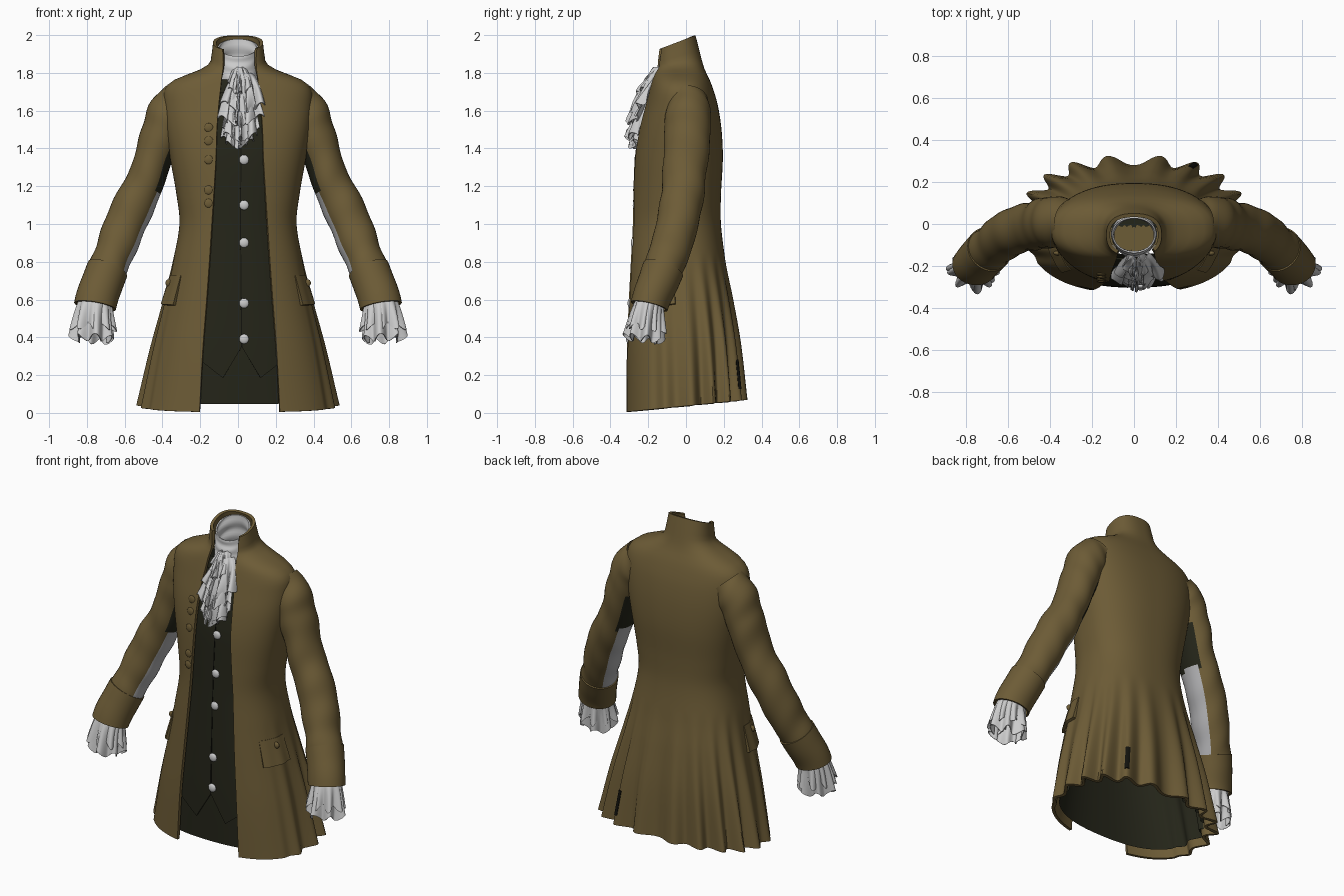
import bpy
import math
from mathutils import Vector

if "Cube" in bpy.data.objects:
    bpy.data.objects.remove(bpy.data.objects["Cube"])


def material(name, rgb):
    m = bpy.data.materials.new(name)
    m.use_nodes = True
    m.diffuse_color = (*rgb, 1)
    m.node_tree.nodes["Principled BSDF"].inputs["Base Color"].default_value = (*rgb, 1)
    return m


BROWN = material("olive brown cloth", (0.152, 0.106, 0.037))
DARK = material("dark waistcoat cloth", (0.0175, 0.0178, 0.0095))
SEAM = material("seam black", (0.006, 0.006, 0.004))
WHITE = material("white linen", (0.6, 0.6, 0.6))
GREY = material("grey lining", (0.42, 0.42, 0.43))


def interp(rows, key):
    """Smooth interpolation of table rows by their first column."""
    key = min(max(key, rows[0][0]), rows[-1][0])
    i = 0
    while i < len(rows) - 2 and key > rows[i + 1][0]:
        i += 1
    a, b = rows[i], rows[i + 1]
    p, n = rows[max(i - 1, 0)], rows[min(i + 2, len(rows) - 1)]
    h = b[0] - a[0]
    t = (key - a[0]) / h
    out = []
    for k in range(1, len(a)):
        ma = (b[k] - p[k]) / (b[0] - p[0]) * h
        mb = (n[k] - a[k]) / (n[0] - a[0]) * h
        out.append((2*t**3 - 3*t*t + 1) * a[k] + (t**3 - 2*t*t + t) * ma
                   + (3*t*t - 2*t**3) * b[k] + (t**3 - t*t) * mb)
    return out


def sheet(name, fn, nu, nv, mats, thick=0.0, mirror=False, closed=False):
    """Grid surface from fn(u, v), optionally wrapped, mirrored and thickened."""
    cols = nu if closed else nu + 1
    verts = [fn(i / nu, j / nv) for j in range(nv + 1) for i in range(cols)]
    faces = []
    for j in range(nv):
        for i in range(nu):
            k = (i + 1) % cols
            faces.append((j*cols + i, j*cols + k, (j+1)*cols + k, (j+1)*cols + i))
    me = bpy.data.meshes.new(name)
    me.from_pydata(verts, [], faces)
    me.update()
    me.shade_smooth()
    for m in mats:
        me.materials.append(m)
    ob = bpy.data.objects.new(name, me)
    bpy.context.collection.objects.link(ob)
    if mirror:
        ob.modifiers.new("mirror", 'MIRROR')
    if thick:
        s = ob.modifiers.new("thickness", 'SOLIDIFY')
        s.thickness = thick
        s.offset = -1
    e = ob.modifiers.new("sharp edges", 'EDGE_SPLIT')
    e.split_angle = math.radians(45)
    return ob


# Coat body: height, half width, front y, back y, half opening, tilt
BODY = [
    (0.037, .512, -.33, .305, .212, .1), (0.35, .45, -.328, .28, .195, .07),
    (0.6, .39, -.318, .245, .175, .03), (0.8, .345, -.307, .21, .16, 0),
    (1.0, .31, -.296, .185, .147, 0), (1.15, .325, -.289, .185, .137, 0),
    (1.35, .36, -.277, .195, .125, 0), (1.5, .385, -.252, .188, .12, 0),
    (1.63, .395, -.217, .168, .11, 0), (1.72, .385, -.192, .142, .1, 0),
    (1.77, .325, -.178, .122, .095, 0), (1.81, .22, -.168, .1, .09, .05),
    (1.85, .155, -.163, .085, .088, .15), (1.91, .14, -.16, .068, .086, .3),
    (1.98, .132, -.155, .05, .09, .38)]
POWER = 0.82


def spow(s):
    return math.copysign(abs(s) ** POWER, s)


def body(phi, z, inset=0.0):
    """Point on the torso; phi runs from front centre round by the left side."""
    w, f, b, g, tilt = interp(BODY, z)
    w, f, b = w - inset, f + inset, b - inset
    skirt = max(0.0, (0.85 - z) / 0.8)
    fade = min(max((phi - 1.0) / 0.9, 0), 1) * min(max((5.28 - phi) / 0.9, 0), 1)
    k = 1 - 0.075 * skirt * fade * math.cos(19 * (phi - math.pi))
    x = w * spow(math.sin(phi)) * k
    y = (f + b) / 2 - (b - f) / 2 * spow(math.cos(phi)) * k
    return Vector((x, y, z + tilt * y))


def phi_at(x, z, inset=0.0):
    w = interp(BODY, z)[0] - inset
    return math.copysign(math.asin(min(1, abs(x) / w) ** (1 / POWER)), x)


def coat(u, v):
    z = 0.037 + 1.943 * v
    g = interp(BODY, z)[3]
    a, b = phi_at(g + 0.01, z), 2 * math.pi - phi_at(g - 0.008, z)
    return body(a + (b - a) * u, z)


sheet("coat_body", coat, 220, 72, [BROWN], 0.018)
sheet("dark_lining", lambda u, v: body(u * 2 * math.pi, 0.075 + 1.69 * v, 0.036),
      190, 50, [DARK], closed=True)
floor = sheet("neck_floor", lambda u, v: (0.13 * (1 - v) * math.cos(u * 2 * math.pi),
              -0.04 + 0.1 * (1 - v) * math.sin(u * 2 * math.pi), 1.8),
              24, 8, [BROWN, DARK], closed=True)
for p in floor.data.polygons:
    p.material_index = int(p.center.y > -0.01)


def patch(name, a, b, z0, z1, low, high, mat, thick):
    """Plate following the coat, standing off by low and high at its ends."""
    return sheet(name, lambda u, v: body(a + (b - a) * u, z0 + (z1 - z0) * v,
                                         -(low + (high - low) * v)),
                 16, 6, [mat], thick)


# Pocket flaps and the pleat slit
for side, start in (("left", 0.93), ("right", 2 * math.pi - 1.53)):
    patch(side + "_pocket_flap", start, start + 0.6, 0.58, 0.73, 0.018, 0.004, BROWN, 0.02)
patch("pleat_slit", 2.6, 2.67, 0.1, 0.26, 0.004, 0.004, SEAM, 0.006)


# Waistcoat front with its two pointed tips
def waistcoat(u, v):
    x = -0.22 + 0.46 * u
    d = abs(x - 0.02)
    low = 0.37 - 1.6 * d if d < 0.1 else 0.21 + 0.75 * (d - 0.1)
    z = low + (1.7 - low) * v
    x *= 1 - 0.45 * max(0, z - 0.4) / 1.3
    return body(phi_at(x, z, 0.026), z, 0.026)


sheet("waistcoat_front", waistcoat, 46, 40, [DARK], 0.009)
sheet("waistcoat_seam", lambda u, v: body(phi_at(0.012 + 0.005 * u, 1), 0.37 + 1.1 * v, 0.023),
      1, 24, [SEAM], 0.003)


def button(name, x, z, inset, r, flat, mat):
    p = body(phi_at(x, z, inset), z, inset)
    bpy.ops.mesh.primitive_uv_sphere_add(segments=14, ring_count=8, radius=r, location=p)
    ob = bpy.context.object
    ob.name = name
    ob.scale = (1, flat, 1)
    ob.data.materials.append(mat)
    bpy.ops.object.shade_smooth()


for z in (1.34, 1.1, 0.9, 0.59, 0.41):
    button("waistcoat_button", 0.032, z, 0.022, 0.026, 0.5, WHITE)
for z in (1.51, 1.44, 1.34, 1.18, 1.11):
    button("coat_button", -0.155, z, 0.0, 0.024, 0.35, BROWN)
for x in (-0.365, 0.365):
    button("flap_button", x, 0.69, -0.008, 0.02, 0.6, BROWN)

# Sleeve path: step, x, y, z, radius across, radius front to back
ARM = [
    (0, .295, .01, 1.655, .115, .108), (1, .368, .01, 1.575, .116, .12),
    (2, .42, .005, 1.44, .104, .122), (3, .485, -.01, 1.24, .1, .115),
    (4, .575, -.035, 1.05, .112, .112), (5, .65, -.085, .86, .104, .108),
    (6, .71, -.14, .71, .104, .102), (7, .757, -.195, .565, .105, .093),
    (8, .77, -.222, .37, .1, .09)]


def arm(u, s, grow=0.0, wrinkle=0.0):
    x, y, z, ra, rb = interp(ARM, s)
    t = (Vector(interp(ARM, s + 0.05)[:3]) - Vector(interp(ARM, s - 0.05)[:3])).normalized()
    across = t.cross(Vector((0, 1, 0))).normalized()
    front = t.cross(across)
    a = u * 2 * math.pi
    grow += wrinkle * math.sin(6 * s + 2 * math.cos(a)) * math.sin(a + s)
    return (Vector((x, y, z)) + across * math.cos(a) * (ra + grow)
            + front * math.sin(a) * (rb + grow))


# Sleeve with a dark underarm and a grey strip along its inner side
ARM_SIDES = 36
sleeve = sheet("sleeve", lambda u, v: arm(u, 6.9 * v, 0, 0.004), ARM_SIDES, 60,
               [BROWN, GREY, DARK], mirror=True, closed=True)
for p in sleeve.data.polygons:
    off_inner = abs(p.index % ARM_SIDES + 0.5 - ARM_SIDES / 2)
    if off_inner < 5 and 1.17 < p.center.z < 1.42:
        p.material_index = 2
    elif off_inner < 4.2 and p.center.z < 1.17:
        p.material_index = 1
sheet("sleeve_cuff", lambda u, v: arm(u, 5.65 + 1.35 * v, 0.007), ARM_SIDES, 10, [BROWN],
      0.012, mirror=True, closed=True)


# Gathered wrist frills in two layers
def frill(length, waves, shift):
    def fn(u, v):
        a = u * 2 * math.pi
        wave = math.sin(waves * a + shift) + 0.4 * math.sin(3 * a + shift)
        return arm(u, 6.8 + length * v, -0.02 + 0.022 * v + 0.02 * v * wave) \
            + Vector((0, 0, 0.018 * v * math.cos(waves * a + 1)))
    return fn


sheet("wrist_frill_outer", frill(0.8, 9, 0), 108, 8, [WHITE], 0.005, True, True)
sheet("wrist_frill_inner", frill(1.1, 7, 2), 108, 8, [WHITE], 0.005, True, True)


# Neckcloth standing inside the collar, dipping at the front
def neckcloth(u, v):
    a = u * 2 * math.pi
    y = -0.052 - 0.092 * math.cos(a) * (1 - 0.1 * v)
    top = 1.935 + 0.55 * (y + 0.05)
    fold = 0.004 * math.sin(v * 16 + 2 * math.cos(a))
    return ((0.106 + fold) * math.sin(a), y + fold - 0.018 * (1 - v) * math.cos(a),
            1.75 + (top - 1.75) * v)


sheet("neckcloth", neckcloth, 48, 16, [WHITE], 0.008, closed=True)


# Ruffled jabot: top z, bottom z, half width, top y, bottom y, centre x
def jabot(top, low, half, ytop, ylow, cx, shift):
    def fn(u, v):
        s, d = 2 * u - 1, 1 - v
        wave = math.sin(11 * s + shift + 3 * d) + 0.4 * math.sin(23 * s + 2 * shift)
        return (cx + s * half * (0.35 + 0.65 * d ** 0.6) + 0.012 * d * math.cos(15 * s + shift),
                ytop + (ylow - ytop) * d ** 0.8 + 0.05 * s * s + 0.018 * d * wave,
                top + (low - top) * d + 0.05 * s * s * d
                + 0.013 * d * math.sin(19 * s + shift))
    return fn


TIERS = [(1.66, 1.41, .085, -.22, -.285, .0), (1.70, 1.45, .105, -.215, -.30, .015),
         (1.76, 1.53, .12, -.20, -.295, .01), (1.80, 1.60, .115, -.185, -.275, .03),
         (1.83, 1.69, .07, -.175, -.24, .01)]
for i, tier in enumerate(TIERS):
    sheet("jabot_ruffle_%d" % (i + 1), jabot(*tier, i * 1.9), 72, 12, [WHITE], 0.006)
